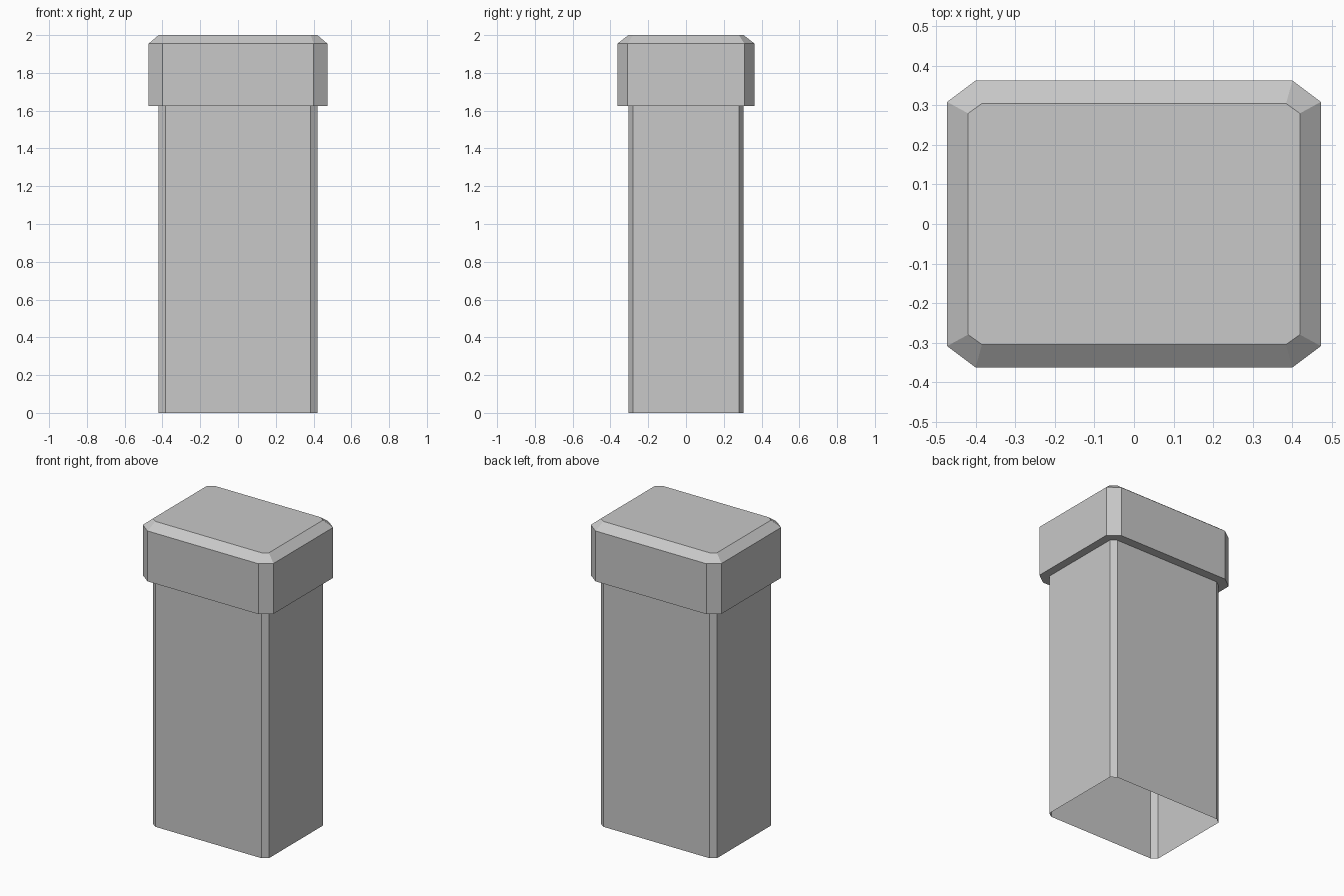
import bpy
import bmesh

cube = bpy.data.objects.get("Cube")
if cube:
    bpy.data.objects.remove(cube, do_unlink=True)

GREY = (0.58, 0.58, 0.58, 1.0)
grey = bpy.data.materials.new("light grey")
grey.use_nodes = True
grey.diffuse_color = GREY
grey.node_tree.nodes["Principled BSDF"].inputs["Base Color"].default_value = GREY


def ring(bm, half_x, half_y, cut_x, cut_y, z):
    """Rectangle with cut corners, counter-clockwise from above."""
    inner_x, inner_y = half_x - cut_x, half_y - cut_y
    points = []
    for sx, sy in ((1, 1), (-1, 1), (-1, -1), (1, -1)):
        corner = [(half_x * sx, inner_y * sy), (inner_x * sx, half_y * sy)]
        points += corner if sx * sy > 0 else corner[::-1]
    return [bm.verts.new((x, y, z)) for x, y in points]


# Cross-sections: narrow for the shaft and top face, wide for the head
narrow = (0.42, 0.305, 0.035, 0.025)
wide = (0.473, 0.363, 0.072, 0.054)
levels = [(narrow, 0), (narrow, 1.625), (wide, 1.625), (wide, 1.955), (narrow, 2)]

# Open-bottomed shell: shaft, ledge, head, bevel and flat top
bm = bmesh.new()
rings = [ring(bm, *section, z) for section, z in levels]
for low, high in zip(rings, rings[1:]):
    for i in range(len(low)):
        j = (i + 1) % len(low)
        bm.faces.new((low[i], low[j], high[j], high[i]))
bm.faces.new(rings[-1])

mesh = bpy.data.meshes.new("capped_post")
bm.to_mesh(mesh)
bm.free()
mesh.materials.append(grey)
post = bpy.data.objects.new("capped_post", mesh)
bpy.context.collection.objects.link(post)
